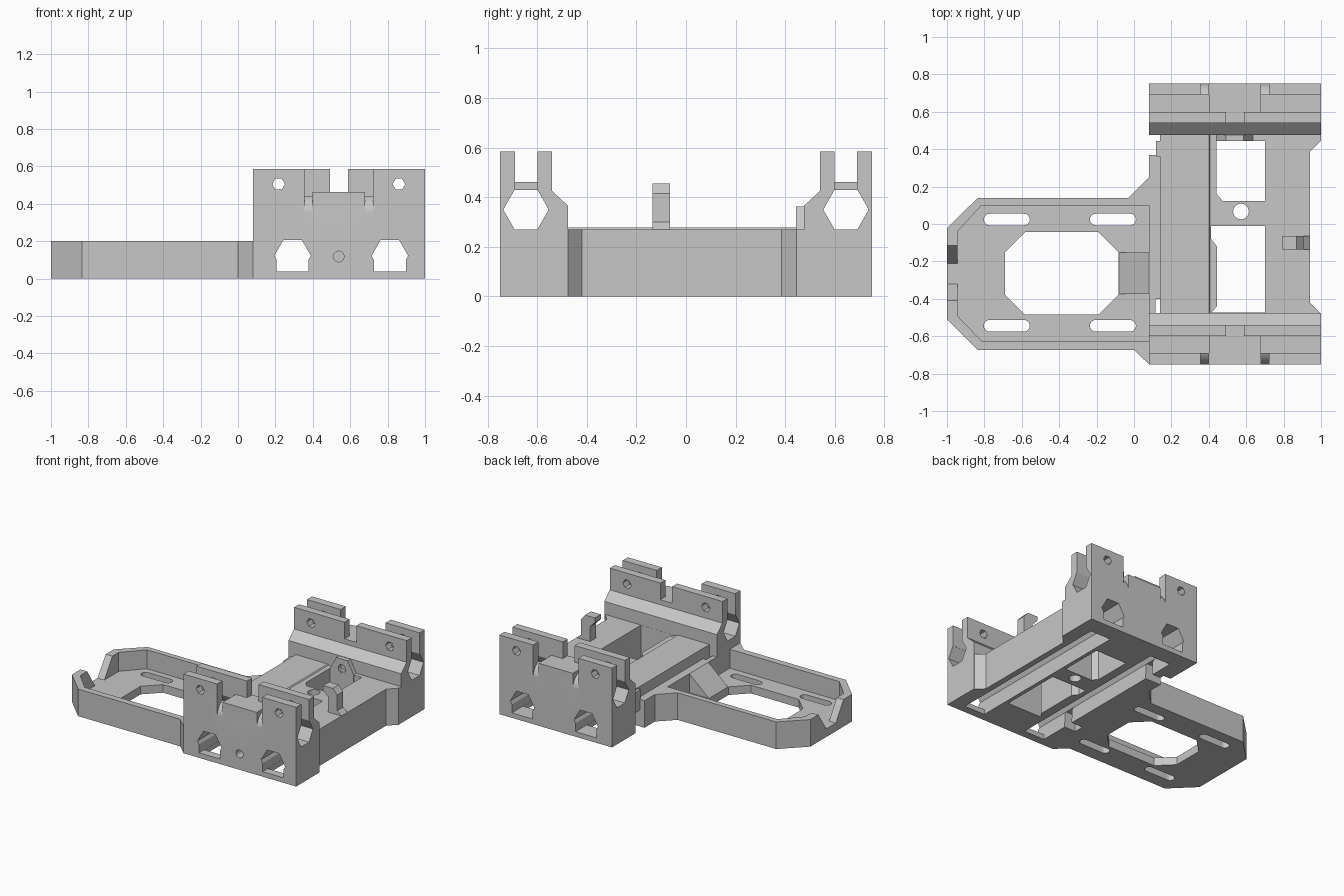
import bpy, bmesh, math
from mathutils import Vector

cube = bpy.data.objects.get("Cube")
if cube:
    bpy.data.objects.remove(cube, do_unlink=True)

grey = bpy.data.materials.new("plain grey")
grey.use_nodes = True
grey.diffuse_color = (0.57, 0.57, 0.57, 1)
grey.node_tree.nodes["Principled BSDF"].inputs["Base Color"].default_value = (0.57, 0.57, 0.57, 1)


def prism(name, pts, lo, hi, axis="z"):
    """Extrude a 2D outline along an axis."""
    place = {"x": lambda a, b, t: (t, a, b),
             "y": lambda a, b, t: (a, t, b),
             "z": lambda a, b, t: (a, b, t)}[axis]
    bm = bmesh.new()
    face = bm.faces.new([bm.verts.new(place(a, b, lo)) for a, b in pts])
    new = bmesh.ops.extrude_face_region(bm, geom=[face])["geom"]
    shift = Vector(place(0, 0, hi - lo))
    bmesh.ops.translate(bm, vec=shift, verts=[v for v in new if isinstance(v, bmesh.types.BMVert)])
    bmesh.ops.recalc_face_normals(bm, faces=bm.faces)
    mesh = bpy.data.meshes.new(name)
    bm.to_mesh(mesh)
    bm.free()
    mesh.materials.append(grey)
    obj = bpy.data.objects.new(name, mesh)
    bpy.context.collection.objects.link(obj)
    return obj


def box(name, x0, x1, y0, y1, z0, z1):
    return prism(name, [(x0, y0), (x1, y0), (x1, y1), (x0, y1)], z0, z1)


def arc(a, b, r, start, end, n):
    """Points along an arc, angles in degrees."""
    angles = [math.radians(start + (end - start) * i / n) for i in range(n + 1)]
    return [(a + r * math.cos(t), b + r * math.sin(t)) for t in angles]


def ring(a, b, r, n=6):
    return arc(a, b, r, 0, 360, n)[:-1]


def octagon(x0, x1, y0, y1, c):
    return [(x0 + c, y0), (x1 - c, y0), (x1, y0 + c), (x1, y1 - c),
            (x1 - c, y1), (x0 + c, y1), (x0, y1 - c), (x0, y0 + c)]


def cut(obj, cutters):
    """Subtract each cutter, then remove it."""
    bpy.context.view_layer.objects.active = obj
    for c in cutters:
        mod = obj.modifiers.new("cut", "BOOLEAN")
        mod.operation, mod.solver, mod.object = "DIFFERENCE", "EXACT", c
        bpy.ops.object.modifier_apply(modifier=mod.name)
        bpy.data.objects.remove(c, do_unlink=True)


def rod_tunnels():
    """Hexagonal tunnels with a flat foot, running front to back."""
    out = []
    for x in (0.292, 0.812):
        out.append(prism("cutter", ring(x, 0.122, 0.098), -0.9, 0.9, "y"))
        out.append(box("cutter", x - 0.085, x + 0.085, -0.9, 0.9, 0.037, 0.12))
        out.append(box("cutter", x - 0.084, x + 0.084, -0.69, 0.62, -0.1, 0.11))
    return out


# End blocks, mirrored front and back
for name, s in (("front_block", -1), ("back_block", 1)):
    profile = [(0.475, 0), (0.75, 0), (0.75, 0.585), (0.54, 0.585), (0.54, 0.425), (0.475, 0.365)]
    block = prism(name, [(s * a, b) for a, b in profile], 0.08, 1, "x")

    def slab(x0, x1, y0, y1, z0, z1):
        return box("cutter", x0, x1, min(s * y0, s * y1), max(s * y0, s * y1), z0, z1)

    cuts = [prism("cutter", ring(s * 0.645, 0.35, 0.092), 0, 1.1, "x")]
    # cross channels and centre gaps
    cuts += [slab(0, 0.4, 0.598, 0.69, 0.35, 0.7), slab(0.68, 1.1, 0.598, 0.69, 0.35, 0.7)]
    cuts += [slab(0.39, 0.69, 0.598, 0.8, 0.462, 0.7), slab(0.492, 0.588, 0.5, 0.65, 0.462, 0.7)]
    # strap slots with a rounded seat
    seat = arc(0.645, 0.345, 0.106, 0, 65, 8) + [(0.689, 0.7), (0.8, 0.7), (0.8, 0.345)]
    cuts += [prism("cutter", [(s * a, b) for a, b in seat], x, x + 0.044, "x") for x in (0.355, 0.679)]
    # screw holes
    cuts += [prism("cutter", ring(x, 0.505, 0.034), s * 0.5, s * 0.8, "y") for x in (0.217, 0.86)]
    if s < 0:
        cuts.append(prism("cutter", ring(0.538, 0.118, 0.029, 16), -0.8, -0.6, "y"))
    cut(block, cuts + rod_tunnels())
    bpy.ops.object.select_all(action="DESELECT")
    block.select_set(True)
    bpy.ops.object.shade_smooth_by_angle(angle=math.radians(20))

# Central body with flared right corners
body = prism("body", [(0.14, -0.48), (1, -0.48), (0.94, -0.42), (0.94, 0.385),
                      (1, 0.445), (1, 0.48), (0.14, 0.48)], 0, 0.27)
cut(body, [
    prism("cutter", [(0.475, 0.122), (0.7, 0.122), (0.7, 0.445), (0.442, 0.445), (0.442, 0.16)], -0.1, 0.4),
    prism("cutter", [(0.412, -0.474), (0.7, -0.474), (0.7, -0.012), (0.412, -0.012),
                     (0.412, -0.08), (0.444, -0.12), (0.444, -0.44)], -0.1, 0.4),
    prism("cutter", ring(0.572, 0.067, 0.042, 24), -0.1, 0.4),
    # strap openings beside the left rod
    box("cutter", 0.1, 0.25, 0.37, 0.44, -0.1, 0.12),
    box("cutter", 0.1, 0.25, -0.473, -0.4, -0.1, 0.12),
] + rod_tunnels())

# Raised pad over the left rod
prism("rod_cover", [(0.14, 0.265), (0.412, 0.265), (0.4, 0.277), (0.14, 0.277)], -0.48, 0.48, "y")

# Left side wall
box("side_wall", 0.08, 0.145, -0.4, 0.37, 0, 0.2)
box("side_wall_end", 0.118, 0.145, 0.36, 0.445, 0.12, 0.27)

# Tapered boss on the back block
boss = prism("nut_boss", [(0.442, 0), (0.635, 0), (0.635, 0.27), (0.585, 0.362),
                          (0.492, 0.362), (0.442, 0.27)], 0.443, 0.48, "y")
cut(boss, [prism("cutter", ring(0.538, 0.29, 0.03, 16), 0.4, 0.475, "y")])

# Small hook on the right rail
prism("hook", [(0.83, 0.265), (0.94, 0.265), (0.94, 0.27), (0.905, 0.3), (0.905, 0.415),
               (0.87, 0.455), (0.79, 0.455), (0.79, 0.42), (0.83, 0.38)], -0.135, -0.065, "y")

# Motor tray with raised rim
tray = prism("motor_tray", [(-1, -0.51), (-0.835, -0.673), (0, -0.673), (0.08, -0.75), (0.115, -0.75),
                            (0.115, 0.25), (0.08, 0.25), (-0.03, 0.14), (-0.835, 0.14), (-1, -0.022)], 0, 0.2)
FLOOR = 0.06
cuts = [
    prism("cutter", [(-0.945, -0.49), (-0.815, -0.625), (0.08, -0.625), (0.08, 0.1),
                     (-0.815, 0.1), (-0.945, -0.042)], FLOOR, 0.4),
    prism("cutter", octagon(-0.69, -0.082, -0.485, -0.043, 0.108), -0.1, 0.4),
    # sloped notch in the end rim
    prism("cutter", [(-0.41, 0.201), (-0.32, FLOOR), (-0.21, FLOOR), (-0.115, 0.201)], -1.1, -0.93, "x"),
]
# rounded mounting slots
for x in (-0.68, -0.113):
    for y in (0.024, -0.544):
        outline = arc(x + 0.092, y, 0.031, -90, 90, 8) + arc(x - 0.092, y, 0.031, 90, 270, 8)
        cuts.append(prism("cutter", outline, -0.1, 0.4))
cut(tray, cuts)

# Sloped gusset between tray and body
prism("gusset", [(-0.08, 0.02), (0.1, 0.02), (0.1, 0.2), (0.08, 0.2), (-0.08, FLOOR)], -0.375, -0.153, "y")
